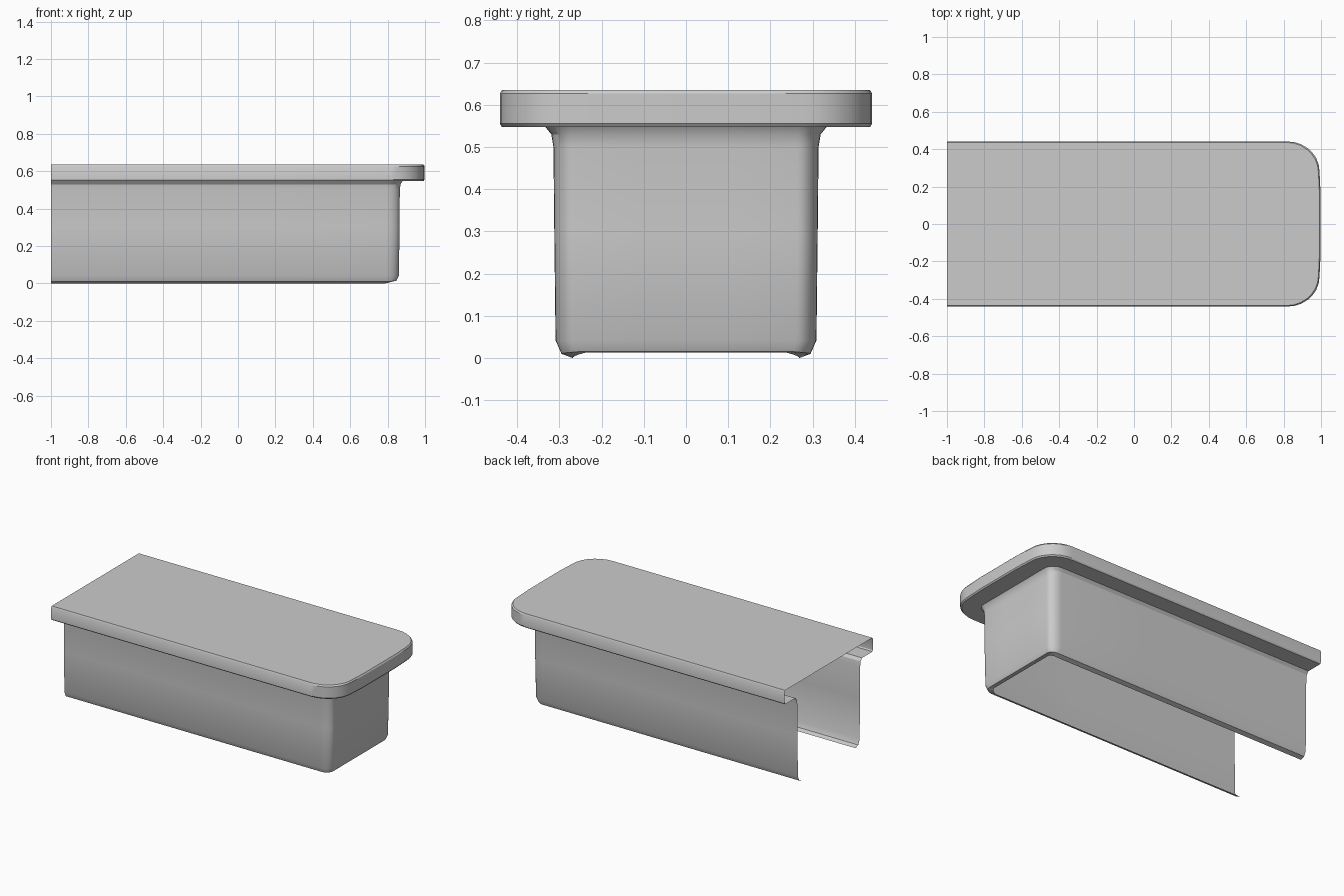
import bpy, bmesh
from math import sin, cos, pi, radians

if "Cube" in bpy.data.objects:
    bpy.data.objects.remove(bpy.data.objects["Cube"])

BACK = -1.0   # open end of the half shell
SEG = 7       # corner segments


def u_path(half_y, end_x, z, rx, ry, bow=0.0, end_rise=0.0):
    """U-shaped outline: straight sides, rounded corners, gently bowed end."""
    side = []
    for x in (BACK, -0.4, 0.2):
        side.append((x, half_y, z))
    for i in range(SEG + 1):
        a = pi / 2 * (1 - i / SEG)
        t = i / SEG
        side.append((end_x - bow - rx + rx * cos(a),
                     half_y - ry + ry * sin(a), z + end_rise * t))
    side.append((end_x - bow * 0.25, half_y * 0.35, z + end_rise))
    return side + [(x, -y, zz) for x, y, zz in reversed(side)]


def sweep(name, levels, cap=False):
    """Joins the outlines into one thin surface, optionally closing the last."""
    bm = bmesh.new()
    rows = [[bm.verts.new(p) for p in u_path(*lv)] for lv in levels]
    for a, b in zip(rows, rows[1:]):
        for i in range(len(a) - 1):
            bm.faces.new((a[i + 1], a[i], b[i], b[i + 1]))
    if cap:
        bm.faces.new(list(reversed(rows[-1])))
    bmesh.ops.recalc_face_normals(bm, faces=bm.faces)
    # keep the outer side facing out
    probe = max(bm.faces, key=lambda f: f.calc_center_median().x)
    if probe.normal.x < 0:
        bmesh.ops.reverse_faces(bm, faces=bm.faces)
    mesh = bpy.data.meshes.new(name)
    bm.to_mesh(mesh)
    bm.free()
    ob = bpy.data.objects.new(name, mesh)
    bpy.context.collection.objects.link(ob)
    bpy.context.view_layer.objects.active = ob
    ob.select_set(True)
    bpy.ops.object.shade_smooth_by_angle(angle=radians(30))
    ob.select_set(False)
    return ob


# tub wall: inward lip at the open bottom, upright wall, flare under the rim
sweep("tub_wall", [
    (0.268, 0.825, 0.0, 0.04, 0.03, 0.0, 0.013),
    (0.295, 0.848, 0.010, 0.05, 0.04, 0.0, 0.005),
    (0.309, 0.860, 0.042, 0.07, 0.048),
    (0.312, 0.864, 0.30, 0.07, 0.048),
    (0.314, 0.865, 0.50, 0.07, 0.05),
    (0.319, 0.869, 0.53, 0.075, 0.055),
    (0.333, 0.880, 0.547, 0.085, 0.065),
])

# lid: flange underside, rim band, small top edge and flat top
sweep("lid", [
    (0.333, 0.880, 0.547, 0.085, 0.065),
    (0.436, 0.994, 0.547, 0.17, 0.16, 0.008),
    (0.441, 1.0, 0.555, 0.17, 0.16, 0.008),
    (0.441, 1.0, 0.626, 0.17, 0.16, 0.008),
    (0.436, 0.994, 0.635, 0.17, 0.16, 0.008),
], cap=True)
